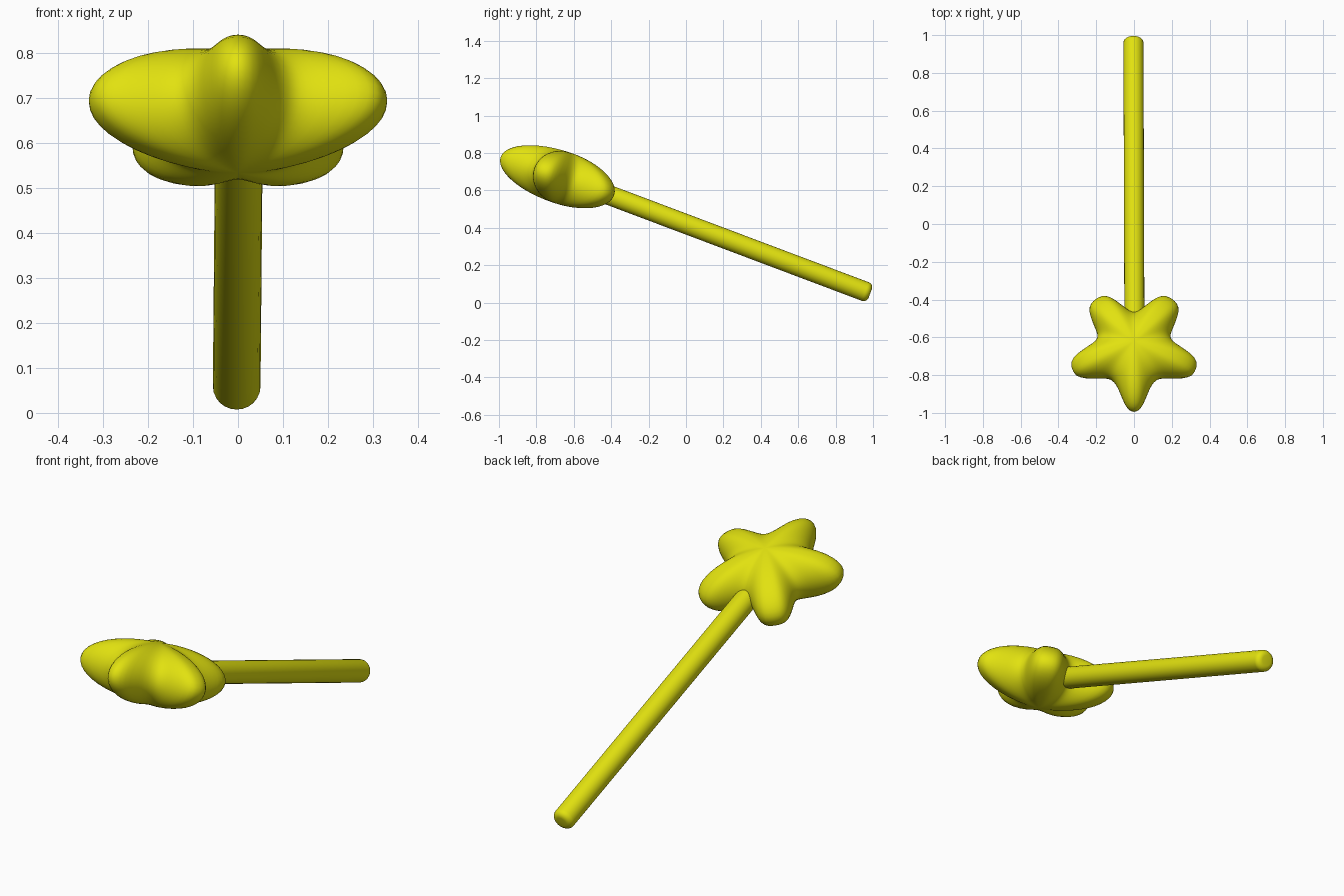
import bpy, bmesh, math
from mathutils import Vector, Matrix

if "Cube" in bpy.data.objects:
    bpy.data.objects.remove(bpy.data.objects["Cube"])

yellow = bpy.data.materials.new("yellow")
yellow.diffuse_color = (0.76, 0.76, 0.005, 1)
yellow.use_nodes = True
yellow.node_tree.nodes["Principled BSDF"].inputs["Base Color"].default_value = yellow.diffuse_color


def finish(name, bm):
    bmesh.ops.recalc_face_normals(bm, faces=bm.faces)
    mesh = bpy.data.meshes.new(name)
    bm.to_mesh(mesh)
    bm.free()
    mesh.materials.append(yellow)
    for p in mesh.polygons:
        p.use_smooth = True
    ob = bpy.data.objects.new(name, mesh)
    bpy.context.collection.objects.link(ob)
    return ob


# Half-arm outline: degrees away from the arm tip, radius
OUTLINE = [(0, .347), (4, .342), (8, .318), (12, .285), (16, .258),
           (22, .228), (29, .210), (36, .205)]
FATNESS = [1.0, 1.25, 1.4, 1.4, 1.25]  # front arm, side arms and back arms


def star_radius(deg):
    arm = round(deg / 72) % 5
    d = abs((deg + 36) % 72 - 36)
    d = 36 * (d / 36) ** FATNESS[arm]
    for (a, ra), (b, rb) in zip(OUTLINE, OUTLINE[1:]):
        if d <= b:
            return ra + (rb - ra) * (d - a) / (b - a)
    return OUTLINE[-1][1]


# Puffy star head: rings from upper pole to lower pole
SEG, RINGS, HALF_THICK = 120, 24, 0.142
bm = bmesh.new()
top = bm.verts.new((0, 0, HALF_THICK))
bottom = bm.verts.new((0, 0, -HALF_THICK))
rings = []
for i in range(1, RINGS):
    t = math.pi * i / RINGS
    ring = []
    for j in range(SEG):
        deg = 360 * j / SEG
        a = math.radians(deg)
        r = star_radius(deg) * math.sin(t)
        ring.append(bm.verts.new((r * math.sin(a), -r * math.cos(a),
                                  HALF_THICK * math.cos(t))))
    rings.append(ring)
for j in range(SEG):
    k = (j + 1) % SEG
    bm.faces.new((top, rings[0][j], rings[0][k]))
    bm.faces.new((bottom, rings[-1][k], rings[-1][j]))
    for a, b in zip(rings, rings[1:]):
        bm.faces.new((a[j], b[j], b[k], a[k]))
star = finish("star_head", bm)
star.location = (0, -0.665, 0.668)
star.rotation_euler = (math.radians(-18.5), 0, 0)
soften = star.modifiers.new("soften", 'SMOOTH')
soften.factor = 0.5
soften.iterations = 3

# Handle rod with a rounded end
start, end = Vector((0.002, -0.50, 0.608)), Vector((-0.003, 0.985, 0.049))
axis = end - start
bm = bmesh.new()
bmesh.ops.create_cone(bm, cap_ends=True, segments=24, radius1=0.053,
                      radius2=0.053, depth=axis.length)
rims = [e for e in bm.edges if any(len(f.verts) > 4 for f in e.link_faces)]
bmesh.ops.bevel(bm, geom=rims, offset=0.028, segments=5, profile=0.5,
                affect='EDGES')
rot = axis.to_track_quat('Z', 'Y').to_matrix().to_4x4()
bm.transform(Matrix.Translation((start + end) / 2) @ rot)
finish("handle_rod", bm)
